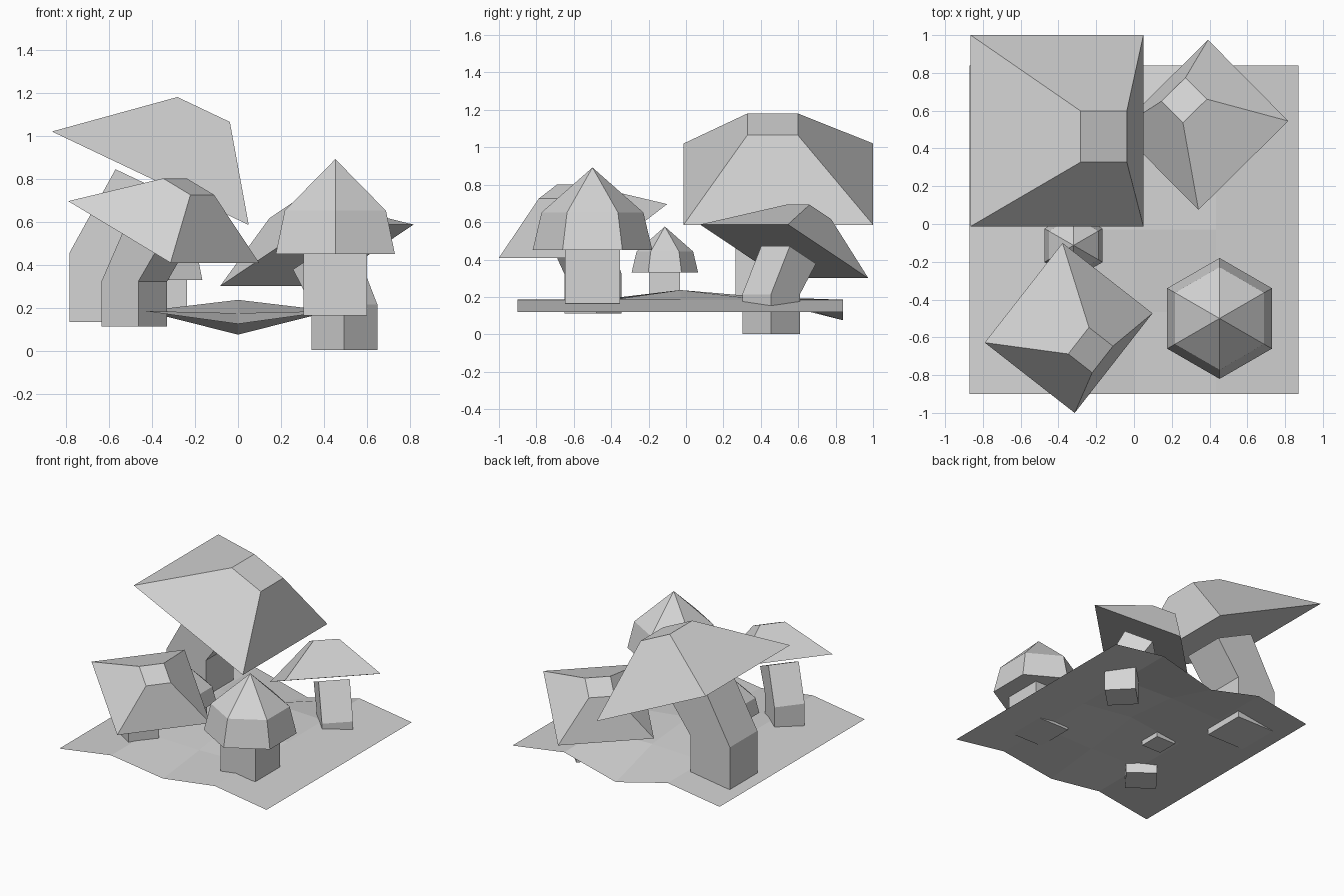
import bpy, bmesh
from math import cos, sin, pi, radians
from mathutils import Vector, Matrix

cube = bpy.data.objects.get("Cube")
if cube:
    bpy.data.objects.remove(cube)

grey = bpy.data.materials.new("plain_grey")
grey.use_nodes = True
COLOUR = (0.66, 0.66, 0.66, 1)
grey.diffuse_color = COLOUR
grey.node_tree.nodes["Principled BSDF"].inputs["Base Color"].default_value = COLOUR


def finish(name, bm, place=Matrix()):
    mesh = bpy.data.meshes.new(name)
    bm.to_mesh(mesh)
    bm.free()
    mesh.materials.append(grey)
    obj = bpy.data.objects.new(name, mesh)
    obj.matrix_world = place
    bpy.context.collection.objects.link(obj)


def loft(name, rings, place):
    """Closed flat-faced solid through rings of points."""
    bm = bmesh.new()
    loops = [[bm.verts.new(p) for p in ring] for ring in rings]
    n = len(loops[0])
    for a, b in zip(loops, loops[1:]):
        for i in range(n):
            j = (i + 1) % n
            bm.faces.new((a[i], a[j], b[j], b[i]))
    bm.faces.new(loops[0])
    bm.faces.new(loops[-1])
    bmesh.ops.remove_doubles(bm, verts=bm.verts, dist=0.0005)
    bmesh.ops.recalc_face_normals(bm, faces=bm.faces)
    finish(name, bm, place)


def square(centre, half, tilt=0.0):
    """Square ring, tipped down toward +x."""
    c = Vector(centre)
    u = Vector((half * cos(tilt), 0, -half * sin(tilt)))
    v = Vector((0, half, 0))
    return [c - u - v, c + u - v, c + u + v, c - u + v]


def hexagon(radius, z):
    return [(radius * cos(pi / 2 + i * pi / 3), radius * sin(pi / 2 + i * pi / 3), z)
            for i in range(6)]


def placed(location, turn, scale):
    return Matrix.LocRotScale(Vector(location), Matrix.Rotation(turn, 3, 'Z'),
                              Vector((scale, scale, scale)))


# Leaning mushrooms: bent square stem and tilted pyramid cap
TILT = radians(25.4)


def leaning_mushroom(name, location, turn, scale):
    place = placed(location, radians(turn), scale)
    loft(name + "_stem", [square((0, 0, 0), 0.165),
                          square((0, 0, 0.32), 0.165),
                          square((0.199, 0, 0.639), 0.165, TILT)], place)
    loft(name + "_cap", [square((0.212, 0.064, 0.668), 0.507, TILT),
                         square((0.46, 0.033, 0.988), 0.135, TILT)], place)


leaning_mushroom("large_leaning", (-0.62, 0.43, 0.135), 0, 1)
leaning_mushroom("front_leaning", (-0.4825, -0.4975, 0.112), -38, 0.66)
leaning_mushroom("back_leaning", (0.495, 0.455, 0.003), 134.7, 0.66)


# Upright mushrooms: square stem and six-sided domed cap
def upright_mushroom(name, location, scale):
    place = placed(location, 0, scale)
    loft(name + "_stem", [square((0, 0, 0), 0.147),
                          square((0, 0, 0.287), 0.147)], place)
    loft(name + "_cap", [hexagon(0.32, 0.285), hexagon(0.272, 0.487),
                         hexagon(0, 0.727)], place)


upright_mushroom("large_upright", (0.453, -0.5, 0.165), 1)
upright_mushroom("small_upright", (-0.32, -0.113, 0.172), 0.556)

# Ground sheet: two ridges along y, with a middle fold that rises and dips
MIDDLE = (0.125, 0.175, 0.237, 0.2, 0.075)
bm = bmesh.new()
step = 0.435
grid = []
for i in range(5):
    column = []
    for j in range(5):
        z = 0.185 if i % 2 else 0.12
        if i == 2:
            z = MIDDLE[j]
        column.append(bm.verts.new(((i - 2) * step, (j - 2) * step - 0.03, z)))
    grid.append(column)
for i in range(4):
    for j in range(4):
        bm.faces.new((grid[i][j], grid[i + 1][j], grid[i + 1][j + 1], grid[i][j + 1]))
finish("ground", bm)
